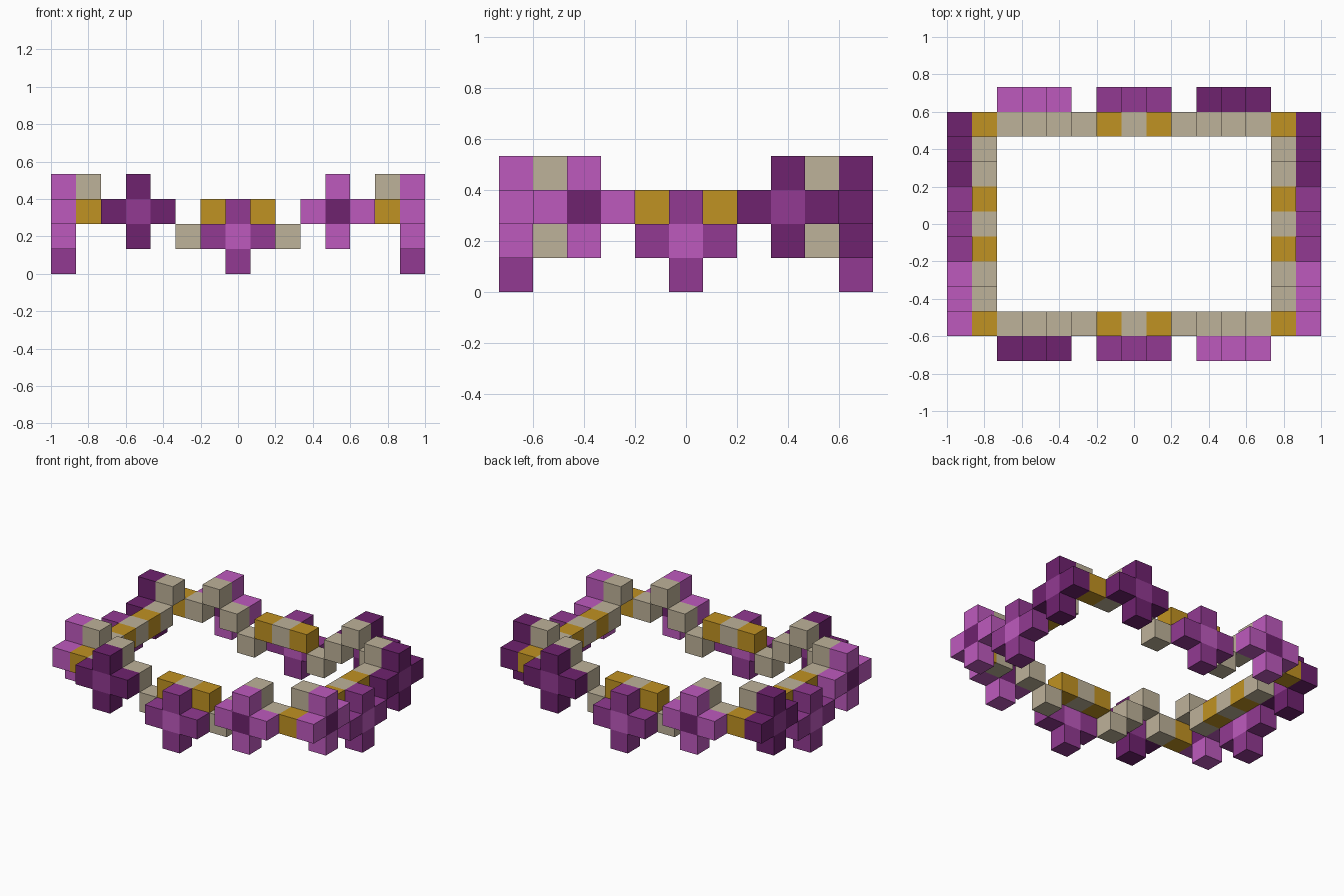
import bpy, bmesh
from mathutils import Vector

if "Cube" in bpy.data.objects:
    bpy.data.objects.remove(bpy.data.objects["Cube"])

U = 2 / 15  # edge of one cube


def material(name, rgb):
    m = bpy.data.materials.new(name)
    m.diffuse_color = (*rgb, 1)
    m.use_nodes = True
    m.node_tree.nodes["Principled BSDF"].inputs["Base Color"].default_value = m.diffuse_color
    return m


MATS = {
    "light": material("light orchid", (0.515, 0.102, 0.515)),
    "medium": material("medium purple", (0.287, 0.042, 0.287)),
    "dark": material("dark purple", (0.156, 0.016, 0.156)),
    "beige": material("beige", (0.515, 0.445, 0.320)),
    "gold": material("gold", (0.527, 0.287, 0.016)),
}
HEART = {"light": "dark", "medium": "light", "dark": "medium"}

parts = {}  # part name -> {grid cell: colour}


def flower(name, centre, along, petal):
    """Plus-shaped flower lying in the plane of 'along' and z."""
    c, a, up = Vector(centre), Vector(along), Vector((0, 0, 1))
    cells = {tuple(map(int, c)): HEART[petal]}
    for d in (a, -a, up, -up):
        cells[tuple(map(int, c + d))] = petal
    parts[name] = cells


# Flowers on the long sides, then on the short sides
for side, y, order in (("front", -5, ("dark", "medium", "light")),
                       ("back", 5, ("light", "medium", "dark"))):
    for x, z, petal in zip((-4, 0, 4), (2, 1, 2), order):
        flower(f"{side}_{petal}_flower", (x, y, z), (1, 0, 0), petal)
for side, x in (("left", -7), ("right", 7)):
    for y, z, petal in zip((-3, 0, 3), (2, 1, 2), ("light", "medium", "dark")):
        flower(f"{side}_{petal}_flower", (x, y, z), (0, 1, 0), petal)

# Stepped garland: height of each cube by distance from the side's middle
LONG = {0: 2, 1: 2, 2: 1, 3: 2, 4: 3, 5: 2}
SHORT = {0: 2, 1: 2, 2: 2, 3: 3}


def tone(i):
    return "gold" if abs(i) == 1 else "beige"


for side, s in (("front", -1), ("back", 1)):
    parts[f"{side}_garland"] = {(x, 4 * s, LONG[abs(x)]): tone(x) for x in range(-5, 6)}
for side, s in (("left", -1), ("right", 1)):
    parts[f"{side}_garland"] = {(6 * s, y, SHORT[abs(y)]): tone(y) for y in range(-3, 4)}
parts["garland_corners"] = {(x, y, 2): "gold" for x in (-6, 6) for y in (-4, 4)}

occupied = {cell for cells in parts.values() for cell in cells}


def build(name, cells):
    """Make one mesh of cubes, leaving out faces pressed against another cube."""
    bm = bmesh.new()
    colours = sorted(set(cells.values()))
    for cell, colour in cells.items():
        centre = Vector(cell) * U + Vector((0, 0, U / 2))
        verts = bmesh.ops.create_cube(bm, size=U)["verts"]
        bmesh.ops.translate(bm, verts=verts, vec=centre)
        buried = []
        for f in {f for v in verts for f in v.link_faces}:
            f.normal_update()
            f.material_index = colours.index(colour)
            if tuple(round(a + b) for a, b in zip(cell, f.normal)) in occupied:
                buried.append(f)
        bmesh.ops.delete(bm, geom=buried, context='FACES')
    mesh = bpy.data.meshes.new(name)
    bm.to_mesh(mesh)
    bm.free()
    for c in colours:
        mesh.materials.append(MATS[c])
    bpy.context.collection.objects.link(bpy.data.objects.new(name, mesh))


for part_name, part_cells in parts.items():
    build(part_name, part_cells)
